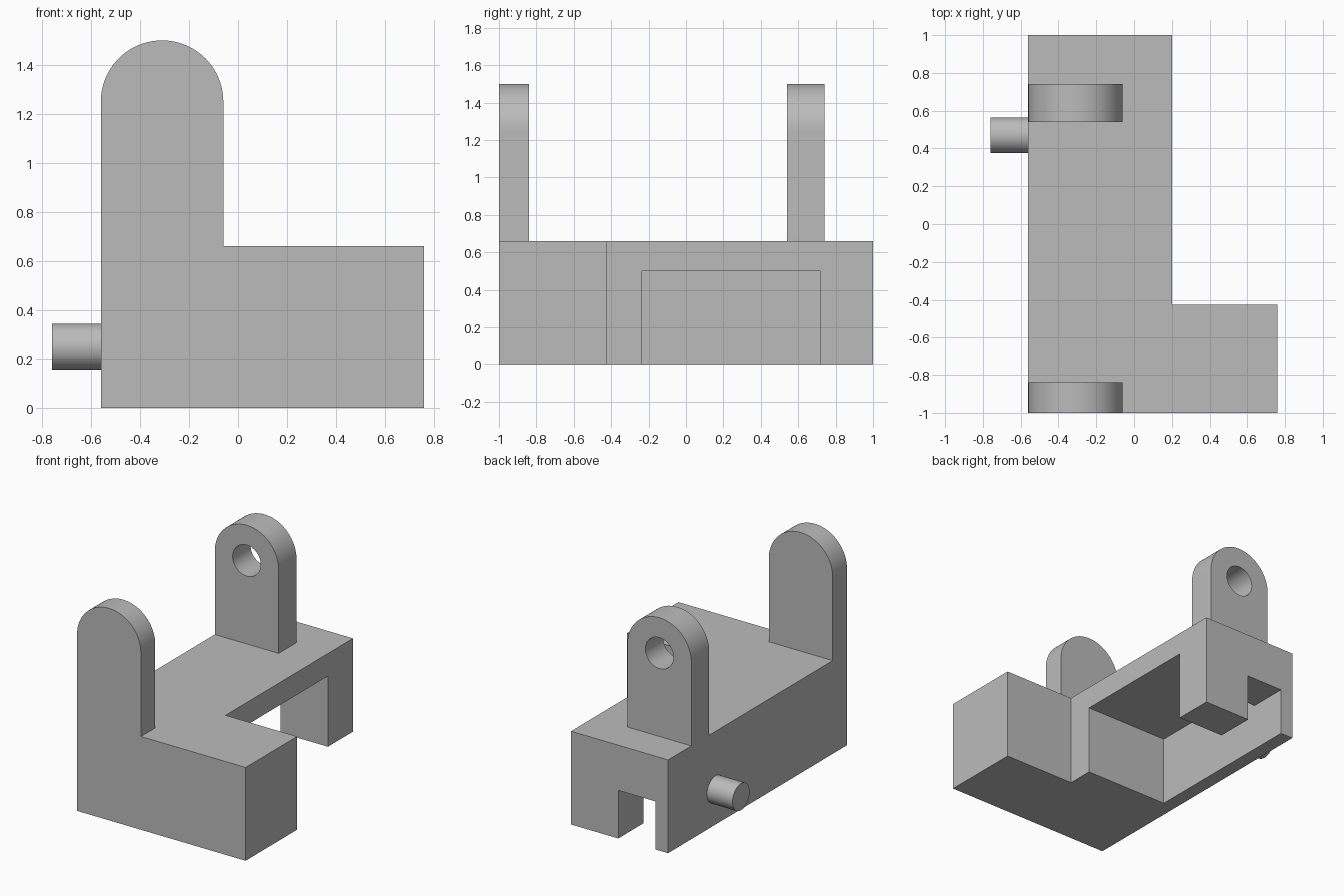
import bpy
import bmesh
from math import cos, sin, pi, radians
from mathutils import Vector

# Remove the default cube
default = bpy.data.objects.get("Cube")
if default:
    bpy.data.objects.remove(default, do_unlink=True)

# Single matte grey
grey = bpy.data.materials.new("plain_grey")
grey.use_nodes = True
colour = (0.5, 0.5, 0.5, 1)
grey.diffuse_color = colour
grey.node_tree.nodes["Principled BSDF"].inputs["Base Color"].default_value = colour


def prism(name, outline, offset):
    """Extrude a closed 3D outline along an offset vector."""
    bm = bmesh.new()
    face = bm.faces.new([bm.verts.new(p) for p in outline])
    moved = bmesh.ops.extrude_face_region(bm, geom=[face])["geom"]
    bmesh.ops.translate(bm, vec=Vector(offset),
                        verts=[g for g in moved if isinstance(g, bmesh.types.BMVert)])
    bmesh.ops.recalc_face_normals(bm, faces=bm.faces)
    mesh = bpy.data.meshes.new(name)
    bm.to_mesh(mesh)
    bm.free()
    mesh.materials.append(grey)
    obj = bpy.data.objects.new(name, mesh)
    bpy.context.collection.objects.link(obj)
    return obj


def box(name, low, high):
    (x0, y0, z0), (x1, y1, z1) = low, high
    return prism(name, [(x0, y0, z0), (x1, y0, z0), (x1, y1, z0), (x0, y1, z0)],
                 (0, 0, z1 - z0))


def arc(radius, sweep, steps):
    return [(radius * cos(sweep * i / steps), radius * sin(sweep * i / steps))
            for i in range(steps + 1)]


def activate(obj):
    bpy.ops.object.select_all(action='DESELECT')
    obj.select_set(True)
    bpy.context.view_layer.objects.active = obj


def cut(obj, cutter):
    """Subtract a cutter from a part and discard the cutter."""
    cutter.hide_render = True
    mod = obj.modifiers.new("cut", 'BOOLEAN')
    mod.operation, mod.solver, mod.object = 'DIFFERENCE', 'EXACT', cutter
    activate(obj)
    bpy.ops.object.modifier_apply(modifier=mod.name)
    bpy.data.objects.remove(cutter, do_unlink=True)


def smooth(obj):
    activate(obj)
    bpy.ops.object.shade_smooth_by_angle(angle=radians(30))


LEFT, INNER, TOP = -0.56, 0.20, 0.66
EAR_X, EAR_Z, EAR_R = -0.31, 1.25, 0.25

# L-shaped base block
base_plan = [(LEFT, -1), (0.76, -1), (0.76, -0.425), (INNER, -0.425), (INNER, 1), (LEFT, 1)]
base = prism("base_block", [(x, y, 0) for x, y in base_plan], (0, 0, TOP))

# Cavity open to the side and below, and the narrow slot in the rear wall
cut(base, box("cavity_cutter", (-0.46, -0.235, -0.1), (INNER + 0.1, 0.72, 0.5)))
cut(base, box("slot_cutter", (-0.46, 0.6, -0.1), (-0.17, 1.1, 0.34)))


def ear(name, y0, y1):
    """Upright lug with a half-round top."""
    outline = [(EAR_X + x, y0, EAR_Z + z) for x, z in arc(EAR_R, pi, 48)]
    outline += [(EAR_X - EAR_R, y0, TOP), (EAR_X + EAR_R, y0, TOP)]
    return prism(name, outline, (0, y1 - y0, 0))


front_ear = ear("front_ear", -1, -0.84)
rear_ear = ear("rear_ear", 0.54, 0.74)

# Pivot hole through the rear ear only
hole = [(EAR_X + x, 0.4, EAR_Z + z) for x, z in arc(0.11, 2 * pi, 48)[:-1]]
cut(rear_ear, prism("hole_cutter", hole, (0, 0.5, 0)))

# Round side peg
peg_outline = [(LEFT, 0.47 + y, 0.25 + z) for y, z in arc(0.095, 2 * pi, 48)[:-1]]
peg = prism("side_peg", peg_outline, (-0.2, 0, 0))

for part in (front_ear, rear_ear, peg):
    smooth(part)
